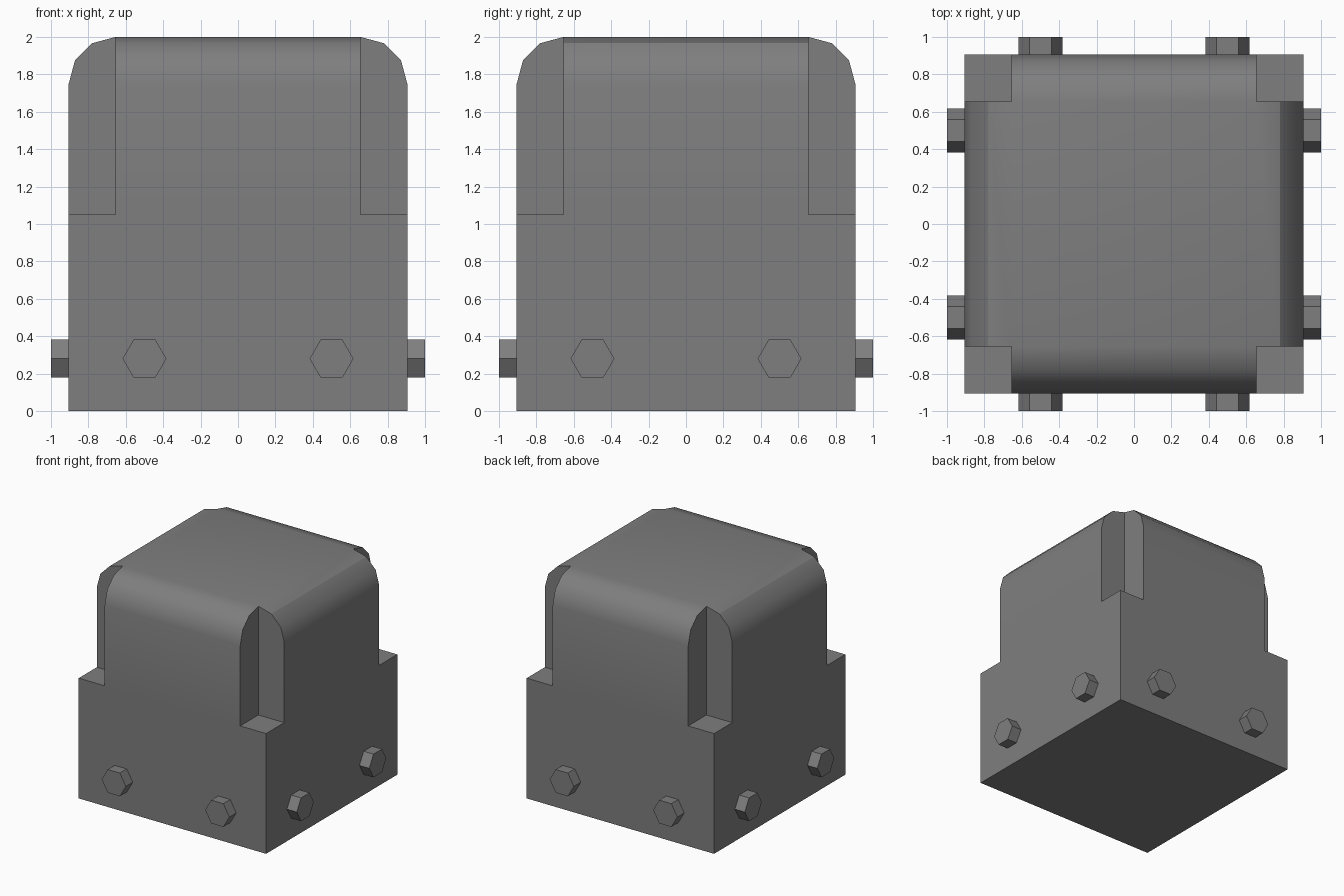
import bpy, bmesh
from math import sin, cos, pi, radians
from mathutils import Matrix

if "Cube" in bpy.data.objects:
    bpy.data.objects.remove(bpy.data.objects["Cube"])

HALF, INNER, TOP, LEDGE = 0.905, 0.655, 2.0, 1.05
R = HALF - INNER
QUARTERS = [Matrix.Rotation(i * pi / 2, 4, 'Z') for i in range(4)]

dark = bpy.data.materials.new("dark_grey")
dark.diffuse_color = (0.21, 0.21, 0.21, 1)
dark.use_nodes = True
dark.node_tree.nodes["Principled BSDF"].inputs["Base Color"].default_value = dark.diffuse_color


def make_object(name, bm):
    bmesh.ops.remove_doubles(bm, verts=bm.verts, dist=1e-4)
    bmesh.ops.recalc_face_normals(bm, faces=bm.faces)
    mesh = bpy.data.meshes.new(name)
    bm.to_mesh(mesh)
    bm.free()
    mesh.materials.append(dark)
    obj = bpy.data.objects.new(name, mesh)
    bpy.context.collection.objects.link(obj)
    return obj


def add_face(bm, points, matrix=Matrix()):
    verts = [bm.verts.new(p) for p in points]
    bmesh.ops.transform(bm, matrix=matrix, verts=verts)
    bm.faces.new(verts)


# Body: block with rounded top edges and square notches in the upper corners
bm = bmesh.new()
arc = [(-INNER - R * cos(i * pi / 6), TOP - R + R * sin(i * pi / 6)) for i in range(4)]
outline = [(HALF, 0), (HALF, LEDGE), (INNER, LEDGE), (INNER, TOP - R)]
outline += [(-x, z) for x, z in reversed(outline)]
for m in QUARTERS:
    # side panel
    add_face(bm, [(x, -HALF, z) for x, z in outline], m)
    # rounded top edge
    for (y0, z0), (y1, z1) in zip(arc, arc[1:]):
        add_face(bm, [(-INNER, y0, z0), (INNER, y0, z0), (INNER, y1, z1), (-INNER, y1, z1)], m)
    # notch walls and ledge
    for x in (-INNER, INNER):
        add_face(bm, [(x, -HALF, LEDGE)] + [(x, y, z) for y, z in arc] + [(x, -INNER, LEDGE)], m)
    add_face(bm, [(INNER, -HALF, LEDGE), (HALF, -HALF, LEDGE),
                  (HALF, -INNER, LEDGE), (INNER, -INNER, LEDGE)], m)
# top and bottom
for s, z in ((INNER, TOP), (HALF, 0)):
    add_face(bm, [(-s, -s, z), (s, -s, z), (s, s, z), (-s, s, z)])
body = make_object("body", bm)
bpy.context.view_layer.objects.active = body
body.select_set(True)
bpy.ops.object.shade_smooth_by_angle(angle=radians(35))
body.select_set(False)
# crease along the upper rounding of the left and right sides
for edge in body.data.edges:
    ends = [body.data.vertices[i].co for i in edge.vertices]
    if all(abs(abs(v.x) + arc[2][0]) < 1e-3 for v in ends):
        edge.use_edge_sharp = True

# Hexagonal bolts: two on each side
for side, m in zip(("front", "right", "back", "left"), QUARTERS):
    for n, x in enumerate((-0.5, 0.5), 1):
        bm = bmesh.new()
        place = m @ Matrix.Translation((x, -0.95, 0.28)) @ Matrix.Rotation(pi / 2, 4, 'X') \
            @ Matrix.Rotation(pi / 2, 4, 'Z')
        bmesh.ops.create_cone(bm, cap_ends=True, segments=6, radius1=0.117,
                              radius2=0.117, depth=0.1, matrix=place)
        make_object(f"{side}_bolt_{n}", bm)
